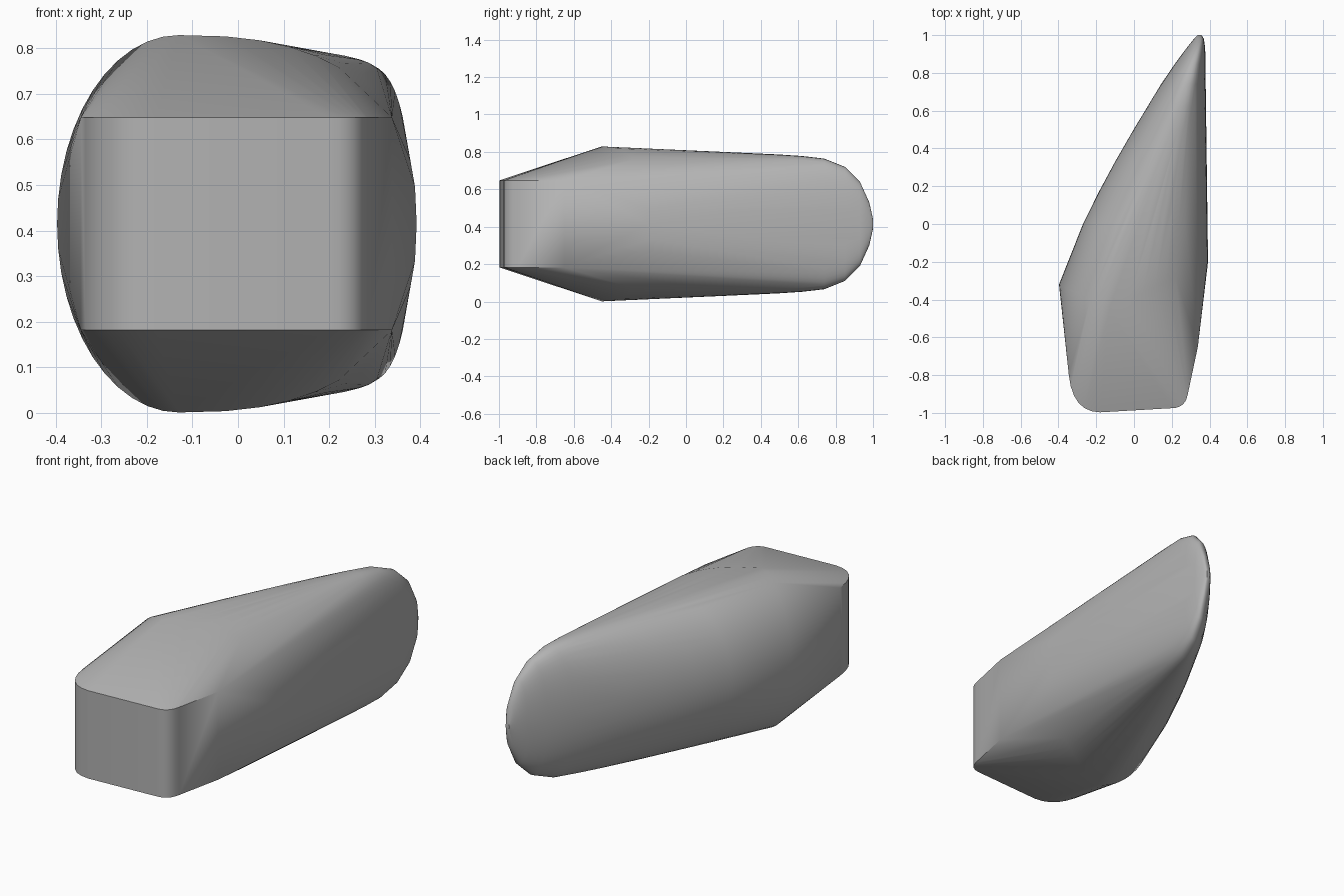
import bpy, bmesh, math

cube = bpy.data.objects.get("Cube")
if cube:
    bpy.data.objects.remove(cube, do_unlink=True)

MID = 0.415    # height of the horizontal symmetry plane
HALF = 0.233   # half height of the front block


def arc(p0, corner, p1, steps=6):
    """Rounded corner between two points."""
    pts = []
    for i in range(steps + 1):
        t = i / steps
        a, b, c = (1 - t) ** 2, 2 * t * (1 - t), t * t
        pts.append((a * p0[0] + b * corner[0] + c * p1[0],
                    a * p0[1] + b * corner[1] + c * p1[1]))
    return pts


# Front block outline in plan, with two rounded corners
outline = [(0.338, -0.65)]
outline += arc((0.285, -0.90), (0.272, -0.975), (0.20, -0.975))
outline += arc((-0.18, -0.997), (-0.325, -0.995), (-0.345, -0.80))
points = [(x, y, MID + s * HALF) for x, y in outline for s in (-1, 1)]

# Tapering body stations: y, left x, ridge x, right x, half height
stations = [
    (0.00, -0.27, 0.03, 0.388, 0.394),
    (0.17, -0.186, 0.09, 0.386, 0.386),
    (0.33, -0.10, 0.14, 0.385, 0.379),
    (0.50, -0.002, 0.20, 0.382, 0.371),
    (0.62, 0.07, 0.24, 0.380, 0.363),
    (0.74, 0.143, 0.275, 0.379, 0.349),
    (0.85, 0.218, 0.31, 0.378, 0.305),
    (0.93, 0.277, 0.335, 0.377, 0.225),
    (0.98, 0.317, 0.35, 0.370, 0.115),
    (1.00, 0.337, 0.35, 0.358, 0.025),
]


def section(y, left, ridge, right, half, y_left=0.0, y_right=0.0, steps=12):
    """Closed section: elliptical on one side, squarer on the other."""
    for side, lean, power in ((left, y_left, 2.0), (right, y_right, 2.5)):
        for i in range(-steps, steps + 1):
            a = math.pi / 2 * i / steps
            c = max(math.cos(a), 0.0) ** (2 / power)
            s = math.copysign(abs(math.sin(a)) ** (2 / power), a)
            points.append((ridge + (side - ridge) * c, y + lean * c, MID + half * s))


section(-0.45, -0.397, -0.13, 0.392, 0.414, y_left=0.13, y_right=0.25)
for st in stations:
    section(*st)

# Wrap the block and the tapering body in one skin
bm = bmesh.new()
for p in points:
    bm.verts.new(p)
bmesh.ops.remove_doubles(bm, verts=bm.verts[:], dist=0.002)
bmesh.ops.convex_hull(bm, input=bm.verts[:])
bmesh.ops.delete(bm, geom=[v for v in bm.verts if not v.link_faces], context='VERTS')
bmesh.ops.dissolve_limit(bm, angle_limit=math.radians(0.5), verts=bm.verts[:], edges=bm.edges[:])
bmesh.ops.recalc_face_normals(bm, faces=bm.faces[:])
mesh = bpy.data.meshes.new("wedge_body")
bm.to_mesh(mesh)
bm.free()
body = bpy.data.objects.new("wedge_body", mesh)
bpy.context.collection.objects.link(body)

# Plain grey finish
grey = bpy.data.materials.new("mid_grey")
grey.use_nodes = True
grey.diffuse_color = (0.45, 0.45, 0.45, 1)
grey.node_tree.nodes["Principled BSDF"].inputs["Base Color"].default_value = (0.45, 0.45, 0.45, 1)
mesh.materials.append(grey)

bpy.ops.object.select_all(action='DESELECT')
body.select_set(True)
bpy.context.view_layer.objects.active = body
bpy.ops.object.shade_smooth_by_angle(angle=math.radians(30))
